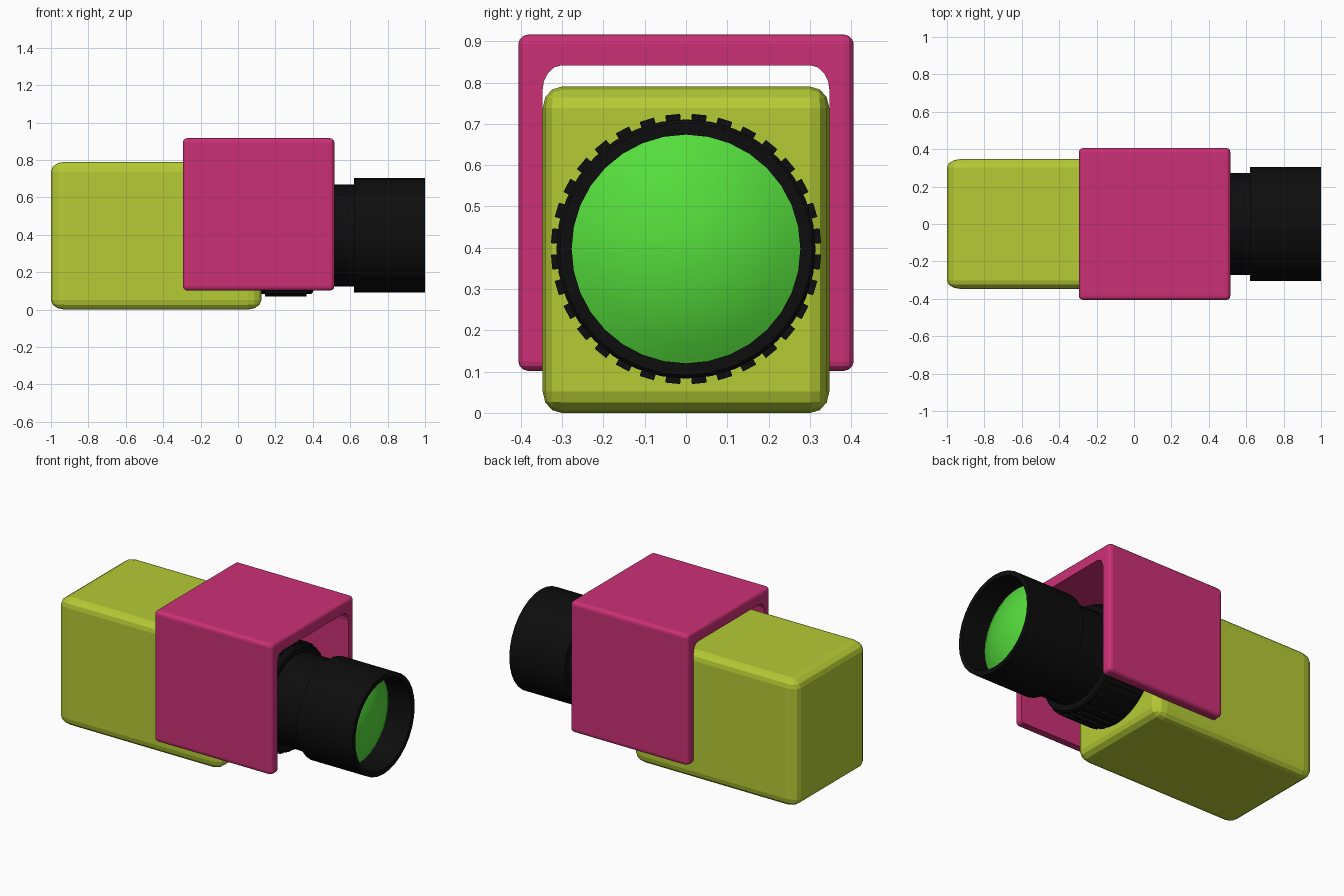
import bpy, bmesh, math
from mathutils import Matrix, Vector

if "Cube" in bpy.data.objects:
    bpy.data.objects.remove(bpy.data.objects["Cube"])

AXIS_Z = 0.397   # height of the lens axis
SIDES = 32


def material(name, rgb):
    m = bpy.data.materials.new(name)
    m.diffuse_color = (*rgb, 1)
    m.use_nodes = True
    m.node_tree.nodes["Principled BSDF"].inputs["Base Color"].default_value = m.diffuse_color
    return m


LIME = material("lime", (0.46, 0.60, 0.035))
PINK = material("pink", (0.60, 0.03, 0.18))
BLACK = material("black", (0.004, 0.004, 0.004))
GREEN = material("green", (0.09, 0.72, 0.045))


def finish(bm, name, mat, smooth=None):
    bmesh.ops.recalc_face_normals(bm, faces=bm.faces)
    me = bpy.data.meshes.new(name)
    bm.to_mesh(me)
    bm.free()
    me.materials.append(mat)
    ob = bpy.data.objects.new(name, me)
    bpy.context.collection.objects.link(ob)
    if smooth:
        bpy.ops.object.select_all(action='DESELECT')
        ob.select_set(True)
        bpy.context.view_layer.objects.active = ob
        bpy.ops.object.shade_smooth_by_angle(angle=math.radians(smooth))
    return ob


def rounded_box(name, mat, lo, hi, bevel, segments):
    """Unit cube, bevelled, then stretched between two corners."""
    lo, hi = Vector(lo), Vector(hi)
    bm = bmesh.new()
    bmesh.ops.create_cube(bm, size=1)
    bmesh.ops.bevel(bm, geom=bm.edges[:], offset=bevel, segments=segments,
                    profile=0.5, affect='EDGES')
    bmesh.ops.scale(bm, vec=hi - lo, verts=bm.verts)
    bmesh.ops.translate(bm, vec=(lo + hi) / 2, verts=bm.verts)
    return finish(bm, name, mat)


def lathe(name, mat, profile, smooth):
    """Spin (x, radius) points around the lens axis."""
    bm = bmesh.new()
    vs = [bm.verts.new((x, 0, AXIS_Z + r)) for x, r in profile]
    edges = [bm.edges.new(p) for p in zip(vs, vs[1:])]
    bmesh.ops.spin(bm, geom=vs + edges, cent=(0, 0, AXIS_Z), axis=(1, 0, 0),
                   angle=math.tau, steps=SIDES, use_merge=True)
    bmesh.ops.remove_doubles(bm, verts=bm.verts, dist=1e-4)
    return finish(bm, name, mat, smooth)


# Camera body
rounded_box("camera_body", LIME, (-1, -0.347, 0), (0.125, 0.347, 0.79), 0.065, 3)

# Shade: rounded block with a rounded channel cut through along x
shade = rounded_box("shade_cover", PINK, (-0.295, -0.406, 0.102),
                    (0.515, 0.406, 0.916), 0.028, 3)
cutter = rounded_box("shade_cutter", PINK, (-1.1, -0.348, -0.1),
                     (1.1, 0.348, 0.842), 0.068, 4)
cutter.hide_render = True
mod = shade.modifiers.new("channel", 'BOOLEAN')
mod.operation, mod.solver, mod.object = 'DIFFERENCE', 'EXACT', cutter
bpy.context.view_layer.objects.active = shade
bpy.ops.object.modifier_apply(modifier=mod.name)
bpy.data.objects.remove(cutter)

# Lens barrel: grip ring, neck and hollow front tube
lathe("lens_barrel", BLACK, [
    (0.09, 0), (0.09, 0.314), (0.39, 0.314), (0.40, 0.305), (0.40, 0.273),
    (0.62, 0.273), (0.62, 0.306), (1.0, 0.306), (1.0, 0.277), (0.83, 0.277)], 30)

# Domed glass
R, BULGE, EDGE_X = 0.277, 0.085, 0.84
sphere_r = (R * R + BULGE * BULGE) / (2 * BULGE)
top = math.asin(R / sphere_r)
lathe("lens_glass", GREEN, [
    (EDGE_X + BULGE - sphere_r * (1 - math.cos(top * i / 5)),
     sphere_r * math.sin(top * i / 5)) for i in range(6)], 30)

# Raised ribs around the grip ring
bm = bmesh.new()
for i in range(SIDES):
    turn = Matrix.Rotation(math.tau * (i + 0.5) / SIDES, 4, 'X')
    rib = (Matrix.Translation((0.255, 0, AXIS_Z)) @ turn
           @ Matrix.Translation((0, 0, 0.313)) @ Matrix.Diagonal((0.22, 0.036, 0.028, 1)))
    verts = bmesh.ops.create_cube(bm, size=1, matrix=rib)["verts"]
finish(bm, "grip_ribs", BLACK)
